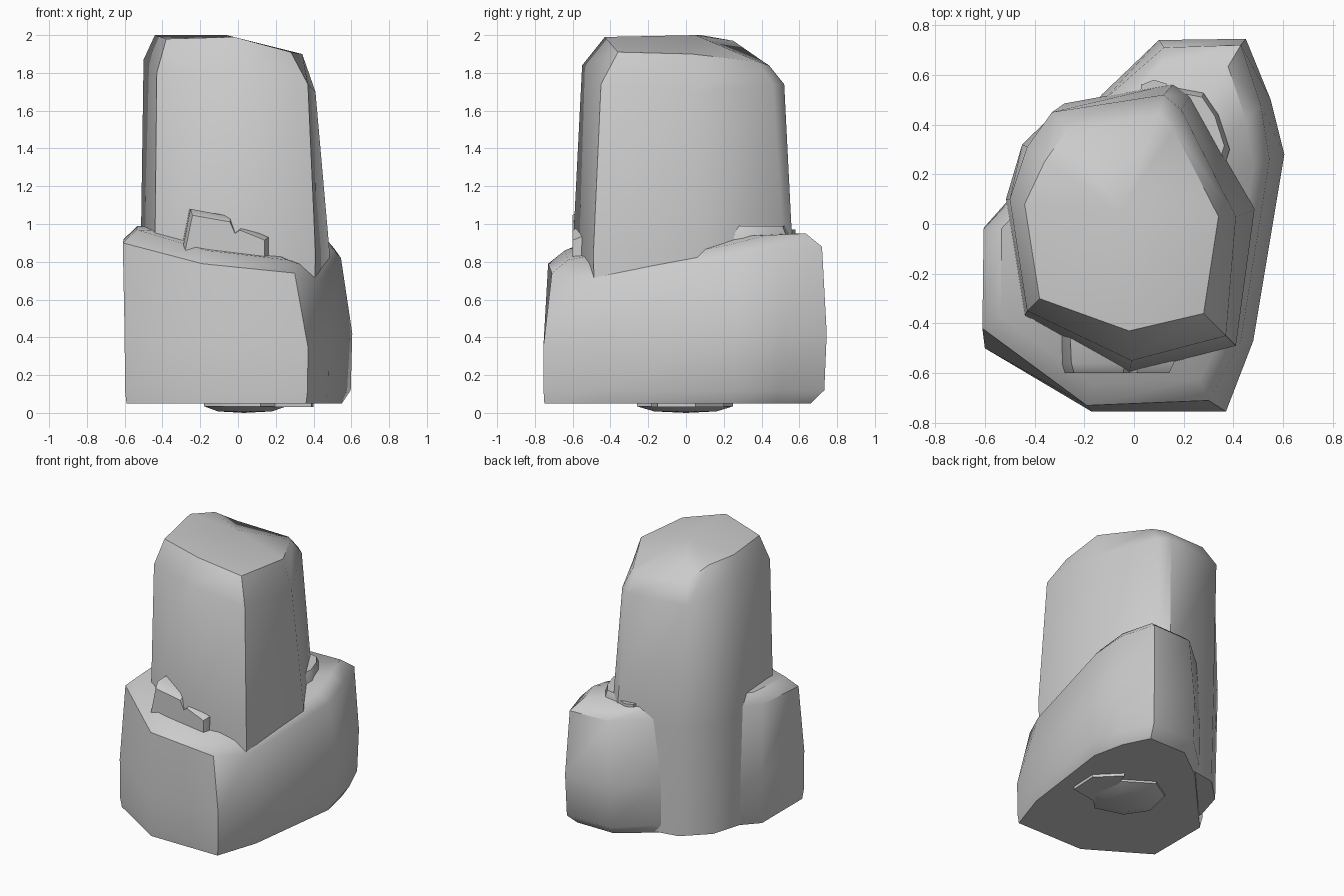
import bpy, bmesh
from mathutils import Vector


def loft(name, rings, cap_top=None, cap_bottom=None, angle=0.75):
    """Skin a stack of point rings; close ends with a fan or a flat cap."""
    bm = bmesh.new()
    vr = [[bm.verts.new(p) for p in r] for r in rings]
    n = len(vr[0])
    for a, b in zip(vr, vr[1:]):
        for i in range(n):
            j = (i + 1) % n
            bm.faces.new((a[i], a[j], b[j], b[i]))
    for ring, tip in ((vr[0], cap_bottom), (vr[-1], cap_top)):
        if tip is None:
            bm.faces.new(ring)
        else:
            t = bm.verts.new(tip)
            for i in range(n):
                bm.faces.new((ring[i], ring[(i + 1) % n], t))
    bmesh.ops.recalc_face_normals(bm, faces=bm.faces)
    me = bpy.data.meshes.new(name)
    bm.to_mesh(me)
    bm.free()
    ob = bpy.data.objects.new(name, me)
    bpy.context.collection.objects.link(ob)
    bpy.ops.object.select_all(action='DESELECT')
    ob.select_set(True)
    bpy.context.view_layer.objects.active = ob
    bpy.ops.object.shade_smooth_by_angle(angle=angle)
    return ob


def scaled(pts, s, c, dz=0.0):
    return [(c[0] + (p[0] - c[0]) * s, c[1] + (p[1] - c[1]) * s, p[2] + dz) for p in pts]


def mix(a, b, t):
    return [tuple(Vector(p).lerp(Vector(q), t)) for p, q in zip(a, b)]


# Wide base boulder: foot, belly and slanted shoulder outlines
foot = [(-0.59, -0.49, .05), (-0.17, -0.75, .05), (0.36, -0.75, .05), (0.46, -0.45, .05),
        (0.55, 0.25, .05), (0.50, 0.48, .05), (0.41, 0.66, .05), (0.12, 0.66, .05),
        (-0.12, 0.48, .05), (-0.59, -0.03, .05)]
belly = [(-0.60, -0.50, .40), (-0.17, -0.755, .35), (0.37, -0.755, .35), (0.48, -0.47, .40),
         (0.605, 0.28, .42), (0.55, 0.50, .42), (0.45, 0.745, .42), (0.10, 0.74, .42),
         (-0.13, 0.52, .42), (-0.60, -0.01, .42)]
shoulder = [(-0.61, -0.42, .90), (-0.19, -0.73, .79), (0.30, -0.71, .74), (0.43, -0.47, .70),
            (0.545, 0.26, .82), (0.51, 0.48, .87), (0.43, 0.72, .88), (0.12, 0.71, .88),
            (-0.12, 0.50, .88), (-0.605, -0.02, .92)]
low = [(x, y, .12) for x, y, z in mix(foot, belly, 0.85)]
loft("base_boulder", [foot, low, belly, shoulder, scaled(shoulder, 0.88, (0, 0), 0.07)],
     cap_top=(0, 0, 0.93))

# Tall standing stone
p_low = [(-0.44, -0.37), (-0.02, -0.60), (0.41, -0.49), (0.485, 0.06), (0.23, 0.52),
         (0.16, 0.565), (-0.28, 0.485), (-0.45, 0.32), (-0.515, 0.10)]
p_high = [(-0.43, -0.35, 1.80), (-0.01, -0.55, 1.84), (0.37, -0.45, 1.74), (0.41, 0.03, 1.70),
          (0.19, 0.46, 1.74), (0.12, 0.52, 1.74), (-0.33, 0.45, 1.74), (-0.43, 0.31, 1.80),
          (-0.50, 0.10, 1.87)]
crown = [(-0.38, -0.30, 1.98), (-0.02, -0.43, 1.99), (0.28, -0.36, 1.91), (0.34, 0.03, 1.90),
         (0.16, 0.38, 1.86), (0.10, 0.44, 1.84), (-0.27, 0.38, 1.88), (-0.36, 0.25, 1.97),
         (-0.44, 0.08, 2.0)]
root = [(x * .97, y * .97, .06) for x, y in p_low]
waist = [(x, y, .85) for x, y in p_low]
loft("standing_stone", [root, waist, p_high, crown], cap_top=(-0.06, 0.05, 2.0))

# Broken chip leaning on the front
chip = [(-0.30, .78), (-0.30, .88), (-0.26, 1.08), (-0.04, 1.04), (-0.01, .97),
        (0.02, .99), (0.13, .945), (0.165, .93), (0.165, .76)]
loft("front_chip", [[(x, -0.36, z) for x, z in chip],
                    [(x * .97, -0.56, z) for x, z in chip],
                    [(-0.07 + (x + .07) * .9, -0.60, .8 + (z - .8) * .88) for x, z in chip]])

# Chip wedged behind on the right, and a sliver at the back
wedge = [(0.10, 0.40), (0.36, 0.22), (0.385, 0.30), (0.34, 0.44), (0.28, 0.53), (0.12, 0.56)]
loft("rear_chip", [[(x, y, .75) for x, y in wedge], [(x, y, .94) for x, y in wedge],
                   scaled([(x, y, .99) for x, y in wedge], .85, (.24, .40))])
sliver = [(0.02, 0.50), (0.16, 0.50), (0.13, 0.565), (0.08, 0.58), (0.03, 0.56)]
loft("rear_sliver", [[(x, y, .80) for x, y in sliver], [(x, y, .97) for x, y in sliver]])

# Shallow lumps under the base
lump = [(-0.18, -0.05), (-0.08, -0.2), (0.12, -0.26), (0.26, -0.12), (0.22, 0.12), (0.02, 0.25), (-0.13, 0.16)]
loft("underside_lump", [[(x, y, .06) for x, y in lump], [(x, y, .035) for x, y in lump],
                        [(.03 + (x - .03) * .65, y * .65, .008) for x, y in lump]],
     cap_top=(0.03, 0, 0.0))
slab = [(0.1, -0.2), (0.39, -0.15), (0.40, 0.05), (0.25, 0.2)]
loft("underside_slab", [[(x, y, .06) for x, y in slab], [(x, y, .03) for x, y in slab]])
